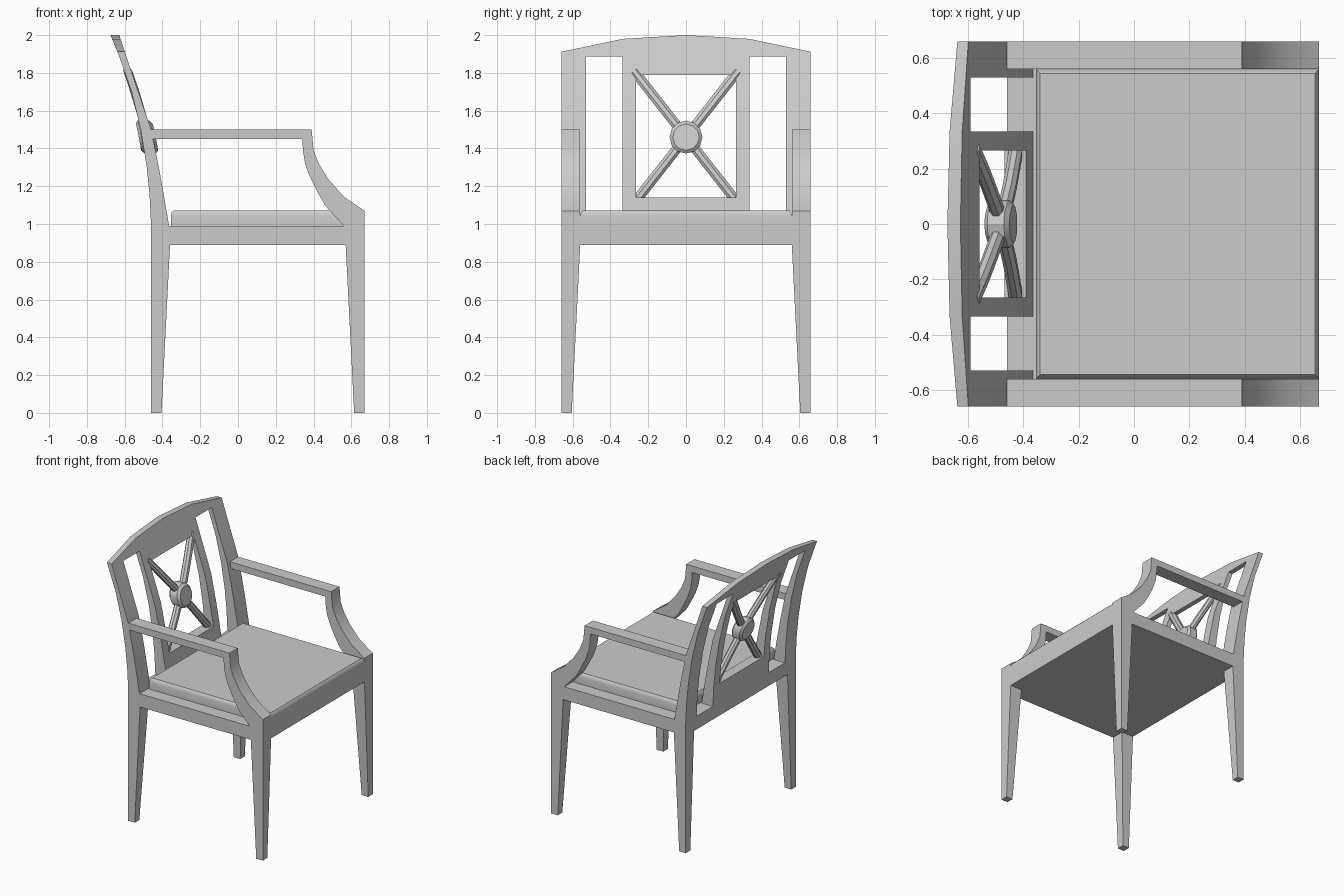
import bpy, bmesh, math

cube = bpy.data.objects.get("Cube")
if cube:
    bpy.data.objects.remove(cube, do_unlink=True)

GREY = (0.6, 0.6, 0.6, 1)
mat = bpy.data.materials.new("grey_wood")
mat.use_nodes = True
mat.diffuse_color = GREY
mat.node_tree.nodes["Principled BSDF"].inputs["Base Color"].default_value = GREY


def loft(name, sections):
    """Skin a row of matching closed cross-sections and cap both ends."""
    bm = bmesh.new()
    rings = [[bm.verts.new(p) for p in s] for s in sections]
    for a, b in zip(rings, rings[1:]):
        for i in range(len(a)):
            j = (i + 1) % len(a)
            bm.faces.new((a[i], a[j], b[j], b[i]))
    bm.faces.new(rings[0])
    bm.faces.new(rings[-1])
    bmesh.ops.recalc_face_normals(bm, faces=bm.faces)
    mesh = bpy.data.meshes.new(name)
    bm.to_mesh(mesh)
    bm.free()
    mesh.materials.append(mat)
    obj = bpy.data.objects.new(name, mesh)
    bpy.context.collection.objects.link(obj)
    bpy.ops.object.select_all(action='DESELECT')
    obj.select_set(True)
    bpy.context.view_layer.objects.active = obj
    bpy.ops.object.shade_smooth_by_angle(angle=math.radians(30))
    return obj


def rect(x0, x1, y0, y1, z):
    return [(x0, y0, z), (x1, y0, z), (x1, y1, z), (x0, y1, z)]


def prism(name, profile, y0, y1):
    return loft(name, [[(x, y, z) for x, z in profile] for y in (y0, y1)])


# Raked back: height, rear x, front x
RAKE = [(0.99, -0.46, -0.365), (1.15, -0.468, -0.392), (1.3, -0.483, -0.419),
        (1.5, -0.515, -0.46), (1.7, -0.563, -0.528), (1.89, -0.63, -0.592),
        (2.0, -0.675, -0.628)]


def rake(z):
    for (z0, b0, f0), (z1, b1, f1) in zip(RAKE, RAKE[1:]):
        if z <= z1 or z1 == RAKE[-1][0]:
            t = (z - z0) / (z1 - z0)
            return b0 + (b1 - b0) * t, f0 + (f1 - f0) * t


def raked_bar(name, y0, y1, z0, z1, inset=0.0):
    levels = [z0] + [r[0] for r in RAKE if z0 < r[0] < z1] + [z1]
    return loft(name, [rect(rake(z)[0] + inset, rake(z)[1] - inset, y0, y1, z)
                       for z in levels])


# Scrolled arm and its support, as seen from the side
ARM = [(-0.48, 1.5), (0.39, 1.5), (0.4, 1.39), (0.43, 1.315), (0.48, 1.235),
       (0.56, 1.145), (0.67, 1.07), (0.67, 0.99), (0.56, 0.99), (0.46, 1.1),
       (0.42, 1.17), (0.38, 1.25), (0.355, 1.32), (0.345, 1.38), (0.34, 1.45),
       (-0.48, 1.45)]

for side, s in (("left", 1), ("right", -1)):
    prism(side + "_arm", ARM, s * 0.56, s * 0.66)
    prism(side + "_seat_rail", [(-0.46, 0.89), (0.67, 0.89), (0.67, 0.99),
                                (-0.46, 0.99)], s * 0.56, s * 0.66)
    raked_bar(side + "_back_post", s * 0.53, s * 0.66, 0.99, 1.89)
    raked_bar(side + "_splat_stile", s * 0.265, s * 0.335, 0.99, 1.89)
    # Legs taper on their inner faces
    for end, x, d in (("front", 0.67, -1), ("back", -0.46, 1)):
        loft(f"{side}_{end}_leg",
             [rect(x, x + d * w, s * (0.66 - w), s * 0.66, z)
              for w, z in ((0.055, 0), (0.1, 0.89))])

# Seat frame and cushion
prism("seat_base", [(-0.46, 0.89), (0.67, 0.89), (0.67, 0.99), (-0.46, 0.99)],
      -0.56, 0.56)
loft("seat_cushion", [rect(-0.355 + i, 0.67 - i, i - 0.56, 0.56 - i, z)
                      for i, z in ((0, 0.99), (0, 1.045), (0.004, 1.06), (0.015, 1.072))])

# Arched crest rail
crest = []
for y, top in ((-0.66, 1.912), (-0.335, 1.98), (0, 2.0), (0.335, 1.98), (0.66, 1.912)):
    (b0, f0), (b1, f1) = rake(1.888), rake(top)
    crest.append([(b0, y, 1.888), (f0, y, 1.888), (f1, y, top), (b1, y, top)])
loft("crest_rail", crest)

# Splat frame with crossed bars and a centre medallion
raked_bar("splat_top_rail", -0.265, 0.265, 1.79, 1.89)
raked_bar("splat_bottom_rail", -0.265, 0.265, 0.99, 1.14)

CENTRE = 1.46
for label, sy, sz in (("upper_left", 1, 1), ("upper_right", -1, 1),
                      ("lower_left", 1, -1), ("lower_right", -1, -1)):
    end_y, end_z = 0.275 * sy, 0.35 * sz
    length = math.hypot(end_y, end_z)
    across_y, across_z = -end_z / length, end_y / length
    sections = []
    for i in range(5):
        t = i / 4
        ring = []
        for k in range(8):
            a = math.tau * (k + 0.5) / 8
            y = end_y * t + across_y * 0.028 * math.cos(a)
            z = CENTRE + end_z * t + across_z * 0.028 * math.cos(a)
            back, front = rake(z)
            ring.append(((back + front) / 2 + 0.026 * math.sin(a), y, z))
        sections.append(ring)
    loft(label + "_cross_bar", sections)

discs = []
for radius, depth in ((0.07, -0.045), (0.087, -0.03), (0.087, 0.03), (0.07, 0.045)):
    ring = []
    for k in range(12):
        a = math.tau * k / 12
        z = CENTRE + radius * math.sin(a)
        ring.append((sum(rake(z)) / 2 + depth, radius * math.cos(a), z))
    discs.append(ring)
loft("medallion", discs)
